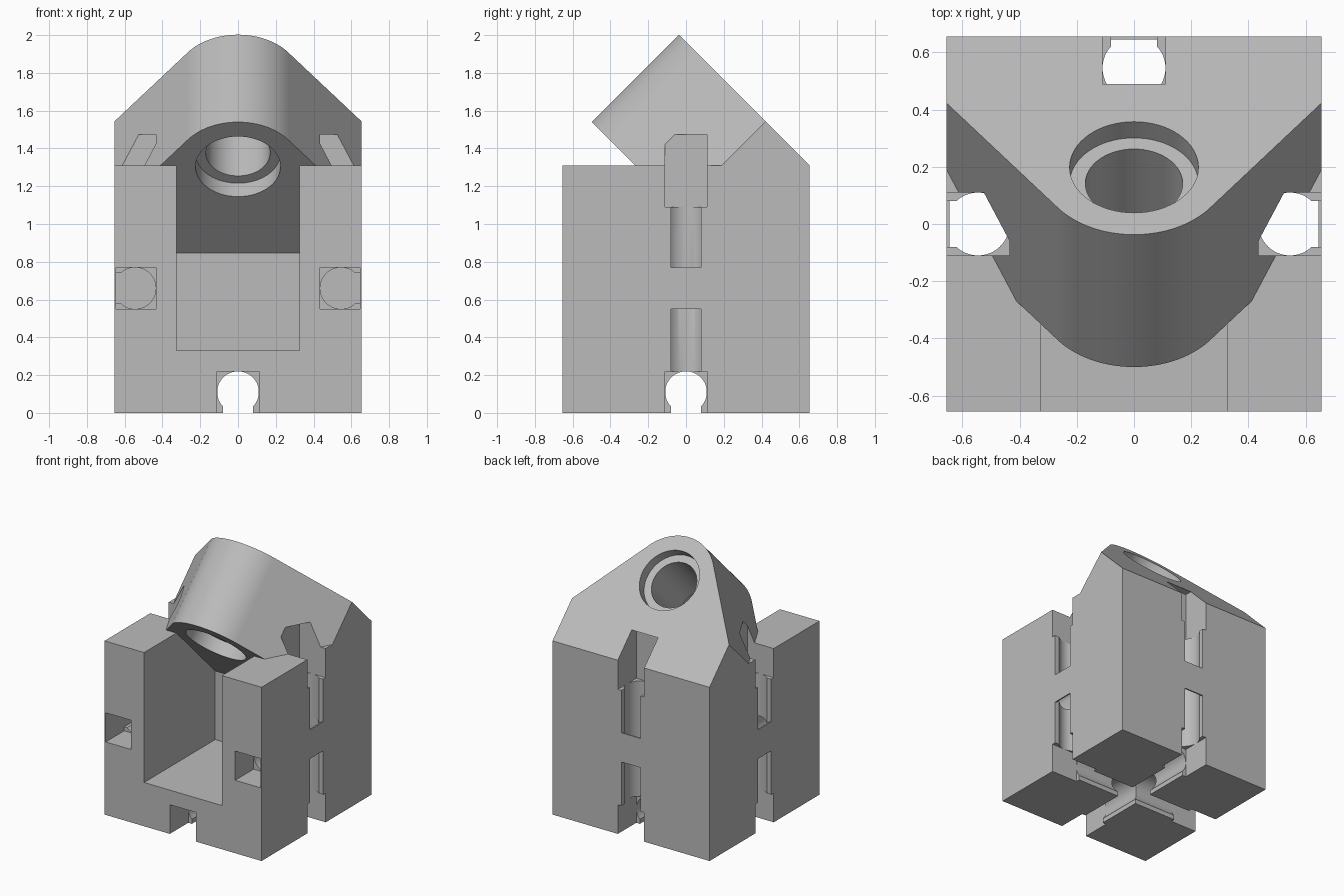
import bpy, bmesh
from math import sin, cos, pi, asin, sqrt, radians
from mathutils import Vector

if "Cube" in bpy.data.objects:
    bpy.data.objects.remove(bpy.data.objects["Cube"], do_unlink=True)

H = 0.655            # half width of the block
SIDE = 2 * H         # height of the square body
SLOT = 0.11          # slot radius
X, Y, Z = Vector((1, 0, 0)), Vector((0, 1, 0)), Vector((0, 0, 1))


def prism(name, points, origin, u, v, w, lo, hi):
    """Extrude a 2D outline (in u, v) along w from lo to hi."""
    bm = bmesh.new()
    ends = [[bm.verts.new(origin + u * a + v * b + w * d) for a, b in points]
            for d in (lo, hi)]
    n = len(points)
    bm.faces.new(ends[0])
    bm.faces.new(ends[1])
    for i in range(n):
        j = (i + 1) % n
        bm.faces.new((ends[0][i], ends[0][j], ends[1][j], ends[1][i]))
    bmesh.ops.recalc_face_normals(bm, faces=bm.faces)
    mesh = bpy.data.meshes.new(name)
    bm.to_mesh(mesh)
    bm.free()
    obj = bpy.data.objects.new(name, mesh)
    bpy.context.collection.objects.link(obj)
    return obj


def box(name, x, y, z):
    corners = [(x[0], y[0]), (x[1], y[0]), (x[1], y[1]), (x[0], y[1])]
    return prism(name, corners, Vector(), X, Y, Z, *z)


def arc(r, start, end, n, centre):
    return [(r * cos(start + (end - start) * i / n),
             centre + r * sin(start + (end - start) * i / n)) for i in range(n + 1)]


def circle(r, centre):
    return arc(r, 0, 2 * pi, 64, centre)[:-1]


def keyhole(mouth):
    """Round channel with a narrower neck that reaches the face."""
    a = asin(0.08 / SLOT)
    return arc(SLOT, a - pi / 2, 1.5 * pi - a, 40, SLOT) + [(-0.08, mouth), (0.08, mouth)]


def combine(target, tool, operation="DIFFERENCE"):
    mod = target.modifiers.new(tool.name, "BOOLEAN")
    mod.operation, mod.solver, mod.object = operation, "EXACT", tool
    bpy.context.view_layer.objects.active = target
    bpy.ops.object.modifier_apply(modifier=mod.name)
    bpy.data.objects.remove(tool, do_unlink=True)


# Square body with the deep front pocket
body = box("bored_block", (-H, H), (-H, H), (0, SIDE))
combine(body, box("pocket", (-0.325, 0.325), (-1, 0.1925), (0.33, 1.6)))

# Tilted lug with rounded end, leaning forward at 45 degrees
up = Vector((0, -1, 1)) / sqrt(2)
out = Vector((0, 1, 1)) / sqrt(2)
low, high = 1.04 / sqrt(2), 1.965 / sqrt(2)
bore = 1.109
outline = [(-H, H / sqrt(2)), (H, H / sqrt(2)), (H, 0.792)]
outline += arc(0.333, radians(37), radians(143), 40, bore) + [(-H, 0.792)]
combine(body, prism("lug", outline, Vector(), X, up, out, low, high), "UNION")

# Through bore, counterbored at both ends
for r, lo, hi in ((0.17, low - 0.1, high + 0.1), (0.225, high - 0.08, high + 0.1),
                  (0.225, low - 0.1, low + 0.1)):
    combine(body, prism("bore", circle(r, bore), Vector(), X, up, out, lo, hi))

# Crossed channels in the underside
for u, w in ((X, Y), (Y, X)):
    combine(body, prism("base_slot", keyhole(-0.05), Vector(), u, Z, w, -1, 1))

# Square sockets at the ends of the underside channels
inner = H - 2 * SLOT
for d, s in ((X, Y), (-X, Y), (Y, X), (-Y, X)):
    sq = [(-SLOT, inner), (SLOT, inner), (SLOT, 0.8), (-SLOT, 0.8)]
    combine(body, prism("base_socket", sq, Vector(), s, d, Z, -0.1, 2 * SLOT))

# Upright channels in both sides and the back, with a thin web at mid height
for d, s in ((X, Y), (-X, Y), (Y, X)):
    face = d * H
    combine(body, prism("wall_slot", keyhole(0.01), face, s, -d, Z, 0.1, 1.2))
    neck = [(-0.08, -0.1), (0.08, -0.1), (0.08, 0.06), (-0.08, 0.06)]
    for lo, hi in ((0.1, 0.55), (0.77, 1.2)):
        combine(body, prism("neck", neck, face, s, -d, Z, lo, hi))
    sq = [(-SLOT, -0.1), (SLOT, -0.1), (SLOT, 2 * SLOT), (-SLOT, 2 * SLOT)]
    combine(body, prism("top_socket", sq, face, s, -d, Z, 1.09, 1.475))

# Blind channels entering from the front, left and right
mid = Z * (H + 0.005)
for d in (X, -X):
    combine(body, prism("front_slot", keyhole(0.01), d * H + mid, Z, -d, Y, -0.5, SLOT))
    sq = [(-SLOT, 0.01), (SLOT, 0.01), (SLOT, 2 * SLOT), (-SLOT, 2 * SLOT)]
    combine(body, prism("front_socket", sq, d * H + mid, Z, -d, Y, -0.8, -inner))

# Single grey material
grey = bpy.data.materials.new("plain_grey")
grey.use_nodes = True
colour = (0.5, 0.5, 0.5, 1)
grey.diffuse_color = colour
grey.node_tree.nodes["Principled BSDF"].inputs["Base Color"].default_value = colour
body.data.materials.clear()
body.data.materials.append(grey)

# Smooth bores, flat planes
bpy.ops.object.select_all(action="DESELECT")
body.select_set(True)
bpy.context.view_layer.objects.active = body
bpy.ops.object.shade_smooth_by_angle(angle=radians(25))
for poly in body.data.polygons:
    poly.material_index = 0
    if poly.area > 0.05:
        poly.use_smooth = False
